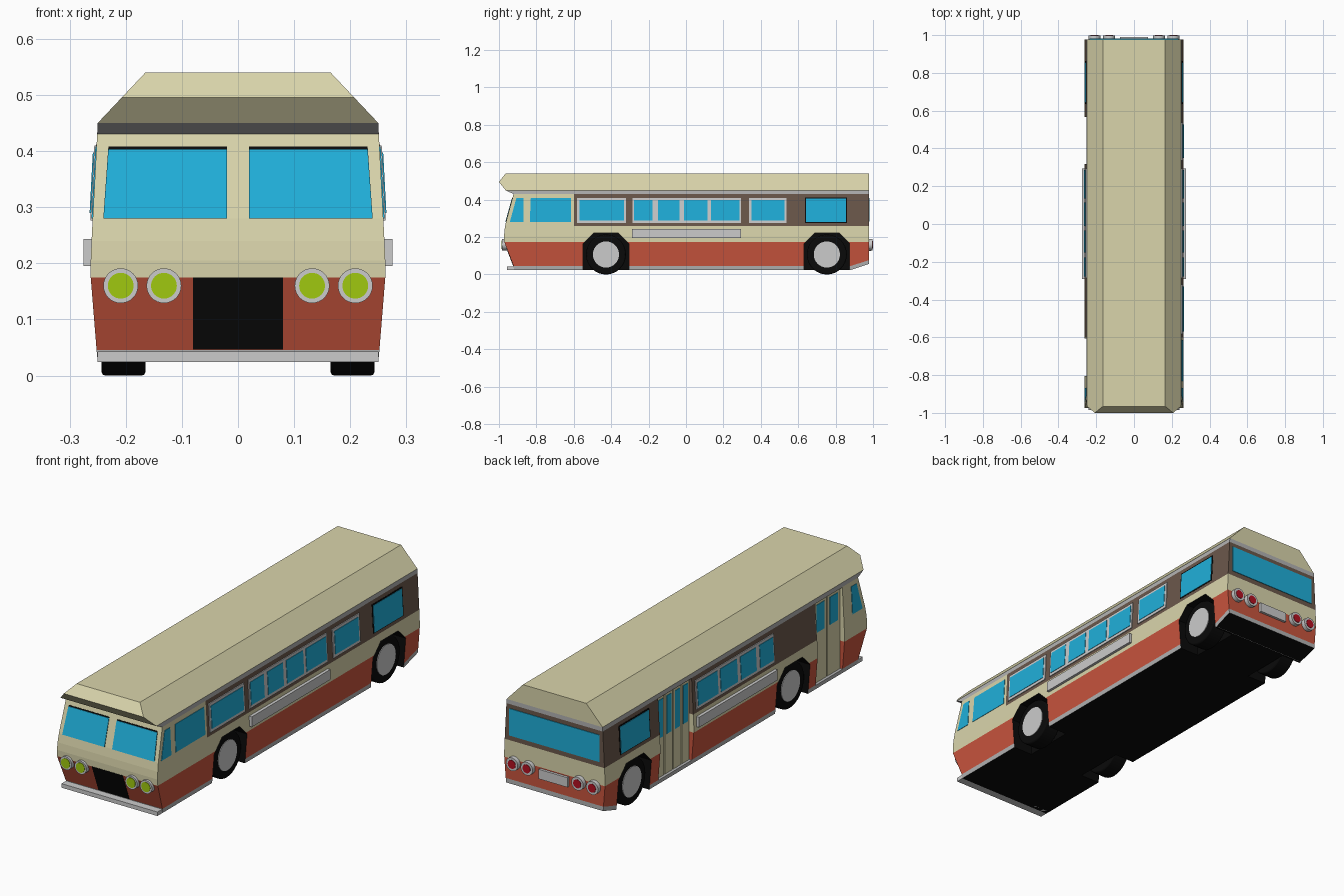
import bpy, bmesh, math
from mathutils import Vector

if "Cube" in bpy.data.objects:
    bpy.data.objects.remove(bpy.data.objects["Cube"])

def material(name, r, g, b):
    m = bpy.data.materials.new(name)
    m.diffuse_color = (r, g, b, 1)
    m.use_nodes = True
    m.node_tree.nodes["Principled BSDF"].inputs["Base Color"].default_value = m.diffuse_color
    return m

CREAM = material("cream", .70, .665, .41)
RED = material("red_paint", .58, .09, .048)
BROWN = material("brown", .147, .098, .07)
GLASS = material("glass", .014, .43, .70)
BLACK = material("black", .003, .003, .003)
GREEN = material("lamp_green", .35, .58, .005)
LAMPRED = material("lamp_red", .45, .005, .015)
GREY = material("grey", .45, .45, .45)

# body rows: z, half width, front y
ROWS = [(.024, .25, -.92), (.045, .252, -.922), (.175, .2625, -.972), (.205, .2625, -.973),
        (.24, .261, -.97), (.28, .259, -.963), (.43, .251, -.922), (.45, .25, -.964),
        (.495, .2075, -1), (.54, .165, -.965)]
BACK = .978

def at(z, i):
    for a, b in zip(ROWS, ROWS[1:]):
        if z <= b[0]:
            t = (z - a[0]) / (b[0] - a[0])
            return a[i] + t * (b[i] - a[i])

def prism(bm, pts, push):
    f = bm.faces.new([bm.verts.new(p) for p in pts])
    ext = bmesh.ops.extrude_face_region(bm, geom=[f])["geom"]
    bmesh.ops.translate(bm, vec=Vector(push), verts=[v for v in ext if isinstance(v, bmesh.types.BMVert)])

def finish(name, bm, mats=()):
    bmesh.ops.recalc_face_normals(bm, faces=bm.faces[:])
    me = bpy.data.meshes.new(name)
    bm.to_mesh(me)
    bm.free()
    for m in mats:
        me.materials.append(m)
    ob = bpy.data.objects.new(name, me)
    bpy.context.collection.objects.link(ob)
    return ob

def slab(name, pts, push, mat=None):
    bm = bmesh.new()
    prism(bm, pts, push)
    return finish(name, bm, [mat] if mat else [])

def box(name, x0, x1, y0, y1, z0, z1, mat=None):
    return slab(name, [(x0, y0, z0), (x1, y0, z0), (x1, y1, z0), (x0, y1, z0)], (0, 0, z1 - z0), mat)

def side_panel(name, s, y0, y1, z0, z1, off, mat=None, shift=0):
    # panel lying on the sloped side wall; shift slants its front edge
    pts = [(s * (at(z, 1) + off), y, z) for y, z in ((y0, z0), (y1, z0), (y1, z1), (y0 + shift, z1))]
    return slab(name, pts, (-s * .012, 0, 0), mat)

def front_panel(name, pts, off, mat):
    return slab(name, [(x, at(z, 2) - off, z) for x, z in pts], (0, .012, 0), mat)

def cylinder(name, r, depth, loc, axis, mat=None, bevel=0):
    rot = (0, math.pi / 2, 0) if axis == "x" else (math.pi / 2, 0, 0)
    bpy.ops.mesh.primitive_cylinder_add(vertices=32, radius=r, depth=depth, location=loc, rotation=rot)
    ob = bpy.context.object
    ob.name = name
    if mat:
        ob.data.materials.append(mat)
    bpy.ops.object.shade_smooth_by_angle(angle=math.radians(40))
    if bevel:
        b = ob.modifiers.new("bevel", "BEVEL")
        b.width, b.segments = bevel, 2

# body shell lofted from the rows
bm = bmesh.new()
rings = [[bm.verts.new(p) for p in ((-w, f, z), (w, f, z), (w, BACK, z), (-w, BACK, z))] for z, w, f in ROWS]
for a, b in zip(rings, rings[1:]):
    for i in range(4):
        j = (i + 1) % 4
        bm.faces.new((a[i], a[j], b[j], b[i]))
bm.faces.new(rings[0][::-1])
bm.faces.new(rings[-1])
raw = finish("raw_body", bm)

# wheel arches, door pockets and raised tail are cut away
WHEELS = (-.428, .753)
ARCH = [(-.122, -.05), (-.122, .165), (-.065, .222), (.065, .222), (.122, .165), (.122, -.05)]
DOORS = ((-.805, -.605, 2, .28), (.317, .566, 4, .23))
bm = bmesh.new()
for s in (-1, 1):
    for wy in WHEELS:
        prism(bm, [(s * .15, wy + y, z) for y, z in ARCH], (s * .2, 0, 0))
for y0, y1, n, zw in DOORS:
    prism(bm, [(-.235, y, z) for y, z in ((y0, .043), (y1, .043), (y1, .428), (y0, .428))], (-.1, 0, 0))
prism(bm, [(-.4, .885, -.05), (-.4, 1.1, -.05), (-.4, 1.1, .096), (-.4, .885, .0256)], (.8, 0, 0))
cutter = finish("cutter", bm)
cutter.hide_render = True
mod = raw.modifiers.new("cut", "BOOLEAN")
mod.object, mod.operation, mod.solver = cutter, "DIFFERENCE", "EXACT"
bpy.context.view_layer.update()
cut = bpy.data.meshes.new_from_object(raw.evaluated_get(bpy.context.evaluated_depsgraph_get()))
bm = bmesh.new()
bm.from_mesh(cut)
bpy.data.objects.remove(raw)
bpy.data.objects.remove(cutter)

# paint bands
planes = [((0, 0, z), (0, 0, 1)) for z in (.045, .175, .26, .43)]
planes += [((0, -.6, 0), (0, 1, 0)), ((0, .885, .0466), (0, -.327, 1))]
for co, no in planes:
    bmesh.ops.bisect_plane(bm, geom=bm.verts[:] + bm.edges[:] + bm.faces[:], dist=1e-5, plane_co=co, plane_no=no)
bm.normal_update()
for f in bm.faces:
    c, n = f.calc_center_median(), f.normal
    in_arch = c.z < .23 and .14 < abs(c.x) < .247 and any(abs(c.y - w) < .124 for w in WHEELS)
    if in_arch or (n.z < -.9 and c.z < .2):
        k = 3
    elif n.x < -.9 and abs(c.x + .235) < .003:
        k = 0
    elif c.z < max(.045, .0466 + .327 * (c.y - .885)) or .43 < c.z < .45:
        k = 4
    elif c.z < .175:
        k = 1
    elif .26 < c.z < .43 and c.y > -.6:
        k = 2
    else:
        k = 0
    f.material_index = k
finish("body", bm, [CREAM, RED, BROWN, BLACK, GREY])

# parts found on both sides
PANES = ((-.278, -.178), (-.15, -.035), (-.01, .115), (.135, .285))
for s, tag in ((-1, "left"), (1, "right")):
    side_panel(tag + "_corner_window", s, -.942, -.868, .28, .408, .002, GLASS, .035)
    side_panel(tag + "_window_frame", s, -.287, .295, .276, .41, .004)
    for y0, y1 in PANES:
        side_panel(tag + "_window_pane", s, y0, y1, .29, .397, .006, GLASS)
    side_panel(tag + "_rear_window_surround", s, .635, .862, .276, .412, .001, BLACK)
    side_panel(tag + "_rear_window", s, .642, .855, .28, .405, .003, GLASS)
    box(tag + "_side_rail", s * .25, s * .275, -.29, .295, .195, .243)
    for wy in WHEELS:
        cylinder(tag + "_tyre", .107, .078, (s * .204, wy, .107), "x", BLACK, .006)
        cylinder(tag + "_hub", .07, .02, (s * .236, wy, .107), "x")
    # windscreen half
    glass = [(s * .02, .28), (s * .24, .28), (s * .231, .408), (s * .02, .408)]
    front_panel(tag + "_windscreen_surround", glass, .001, BLACK)
    glass[2:] = [(s * .231, .403), (s * .02, .403)]
    front_panel(tag + "_windscreen", glass, .003, GLASS)
    # lamps
    for x in (.132, .209):
        cylinder("headlamp_ring", .031, .04, (s * x, -.964, .16), "y")
        cylinder("headlamp_lens", .023, .04, (s * x, -.966, .16), "y", GREEN)
        cylinder("tail_lamp_ring", .031, .03, (s * x, .983, .16), "y")
        cylinder("tail_lamp_lens", .02, .03, (s * x, .985, .16), "y", LAMPRED)

# right side only windows
side_panel("driver_window", 1, -.835, -.615, .28, .408, .002, GLASS, .005)
for y0, y1 in ((-.582, -.32), (.337, .538)):
    side_panel("single_window_frame", 1, y0, y1, .276, .41, .004)
    side_panel("single_window_pane", 1, y0 + .012, y1 - .012, .29, .397, .006, GLASS)

# folding doors on the left
for y0, y1, n, zw in DOORS:
    step = (y1 - y0) / n
    for i in range(n):
        a, b = y0 + i * step + .004, y0 + (i + 1) * step - .004
        box("door_leaf", -.241, -.23, a, b, .045, .426, CREAM)
        m = .18 * (b - a)
        box("door_glass", -.243, -.23, a + m, b - m, zw, .41, GLASS)

# front and rear fittings
front_panel("grille", [(-.08, .046), (.08, .046), (.08, .175), (-.08, .175)], .002, BLACK)
box("front_bumper", -.25, .25, -.957, -.9, .024, .043)
box("rear_window", -.235, .235, .96, BACK + .003, .283, .41, GLASS)
box("rear_plate", -.075, .075, .96, .99, .125, .17)
